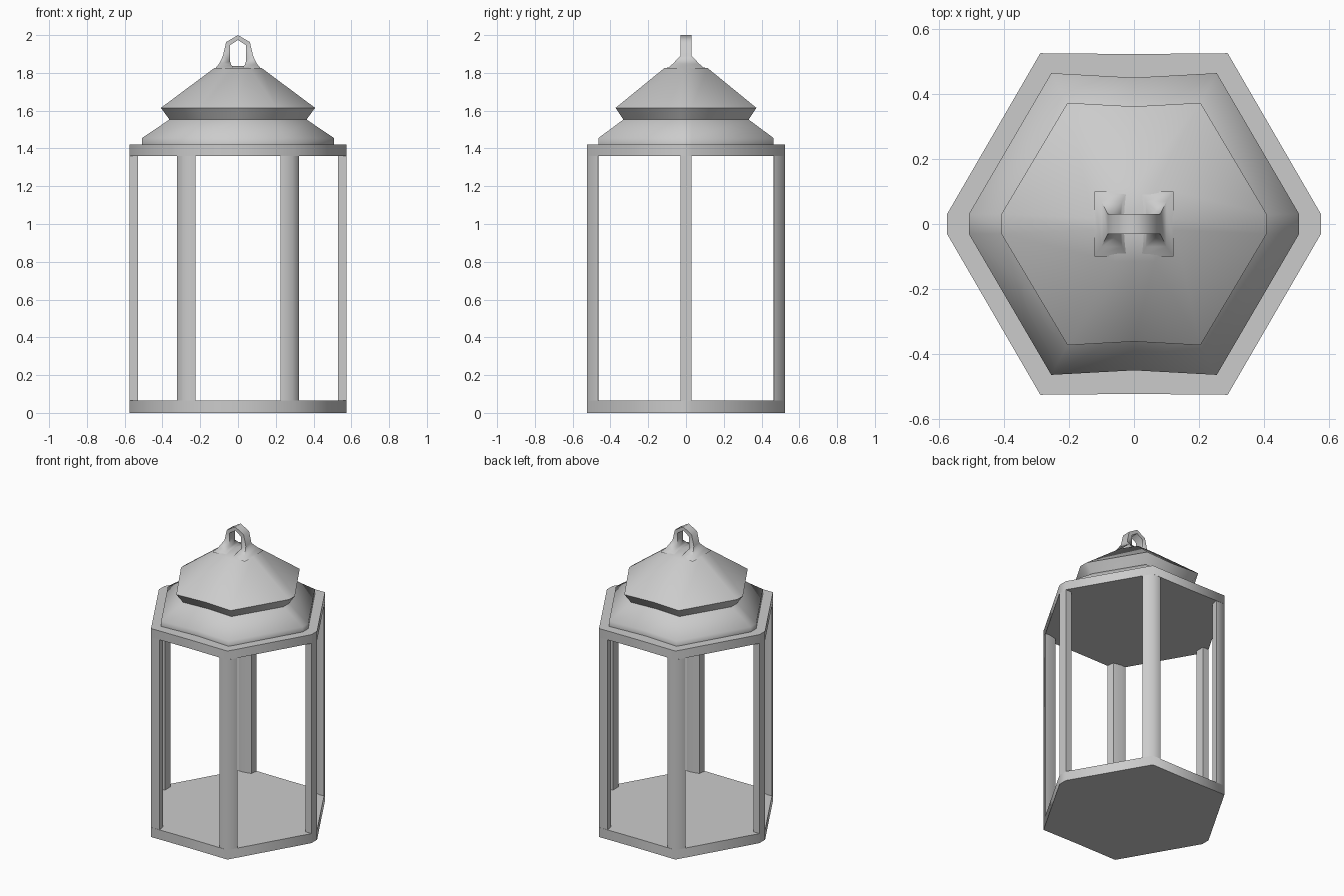
import bpy, bmesh, math

if "Cube" in bpy.data.objects:
    bpy.data.objects.remove(bpy.data.objects["Cube"])


def loft(name, rings, cap_start=True, cap_end=True, angle=65):
    """Bridge equal-length point rings into one smooth-shaded mesh."""
    bm = bmesh.new()
    loops = [[bm.verts.new(p) for p in ring] for ring in rings]
    n = len(rings[0])
    for a, b in zip(loops, loops[1:]):
        for i in range(n):
            j = (i + 1) % n
            bm.faces.new((a[i], a[j], b[j], b[i]))
    if cap_start:
        bm.faces.new(loops[0][::-1])
    if cap_end:
        bm.faces.new(loops[-1])
    bmesh.ops.recalc_face_normals(bm, faces=bm.faces)
    mesh = bpy.data.meshes.new(name)
    bm.to_mesh(mesh)
    bm.free()
    mesh.polygons.foreach_set("use_smooth", [True] * len(mesh.polygons))
    mesh.set_sharp_from_angle(angle=math.radians(angle))
    obj = bpy.data.objects.new(name, mesh)
    bpy.context.collection.objects.link(obj)
    return obj


def hex_ring(x, z, mid=0.97):
    """Hexagon with blunt side corners and slightly dished front and back."""
    s = x / 0.575
    c = min(0.03, x * 0.15)
    cx, cy = 0.288 * s, 0.525 * s
    half = [(x, -c), (x, c), (cx, cy), (0, cy * mid), (-cx, cy)]
    return [(px, py, z) for px, py in half] + [(-px, -py, z) for px, py in half]


# Base slab
loft("base", [hex_ring(0.575, 0, 0.995), hex_ring(0.575, 0.065, 0.995)])

# Upper rail, ceiling and two-tier roof as one shell
loft("roof", [
    hex_ring(0.575, 1.36, 0.995), hex_ring(0.575, 1.42, 0.995),
    hex_ring(0.508, 1.42), hex_ring(0.508, 1.455),
    hex_ring(0.363, 1.553), hex_ring(0.408, 1.615),
    hex_ring(0.126, 1.825, 1.0), hex_ring(0.04, 1.836, 1.0)])

# Corner posts
corner = [(0.225, 0.522), (0.288, 0.525), (0.323, 0.465), (0.29, 0.463), (0.232, 0.475)]
side = [(0.575, -0.03), (0.575, 0.03), (0.53, 0.03), (0.53, -0.03)]


def post(name, section, sx, sy):
    loft(name, [[(x * sx, y * sy, z) for x, y in section] for z in (0.065, 1.36)],
         False, False)


for sx, side_name in ((-1, "left"), (1, "right")):
    post(side_name + "_post", side, sx, 1)
    for sy, end_name in ((-1, "front"), (1, "back")):
        post(f"{end_name}_{side_name}_post", corner, sx, sy)

# Hanging loop: (outer x, outer z, inner x, inner z, half depth), flared at the feet
stations = [(0.122, 1.822, 0.02, 1.822, 0.10), (0.10, 1.848, 0.036, 1.843, 0.07),
            (0.08, 1.89, 0.042, 1.86, 0.03), (0.063, 1.963, 0.042, 1.947, 0.03)]
path = stations + [(0, 2.0, 0, 1.974, 0.03)]
path += [(-a, b, -c, d, h) for a, b, c, d, h in reversed(stations)]
loft("hanging_loop", [[(a, -h, b), (a, h, b), (c, h, d), (c, -h, d)]
                      for a, b, c, d, h in path], False, False)
